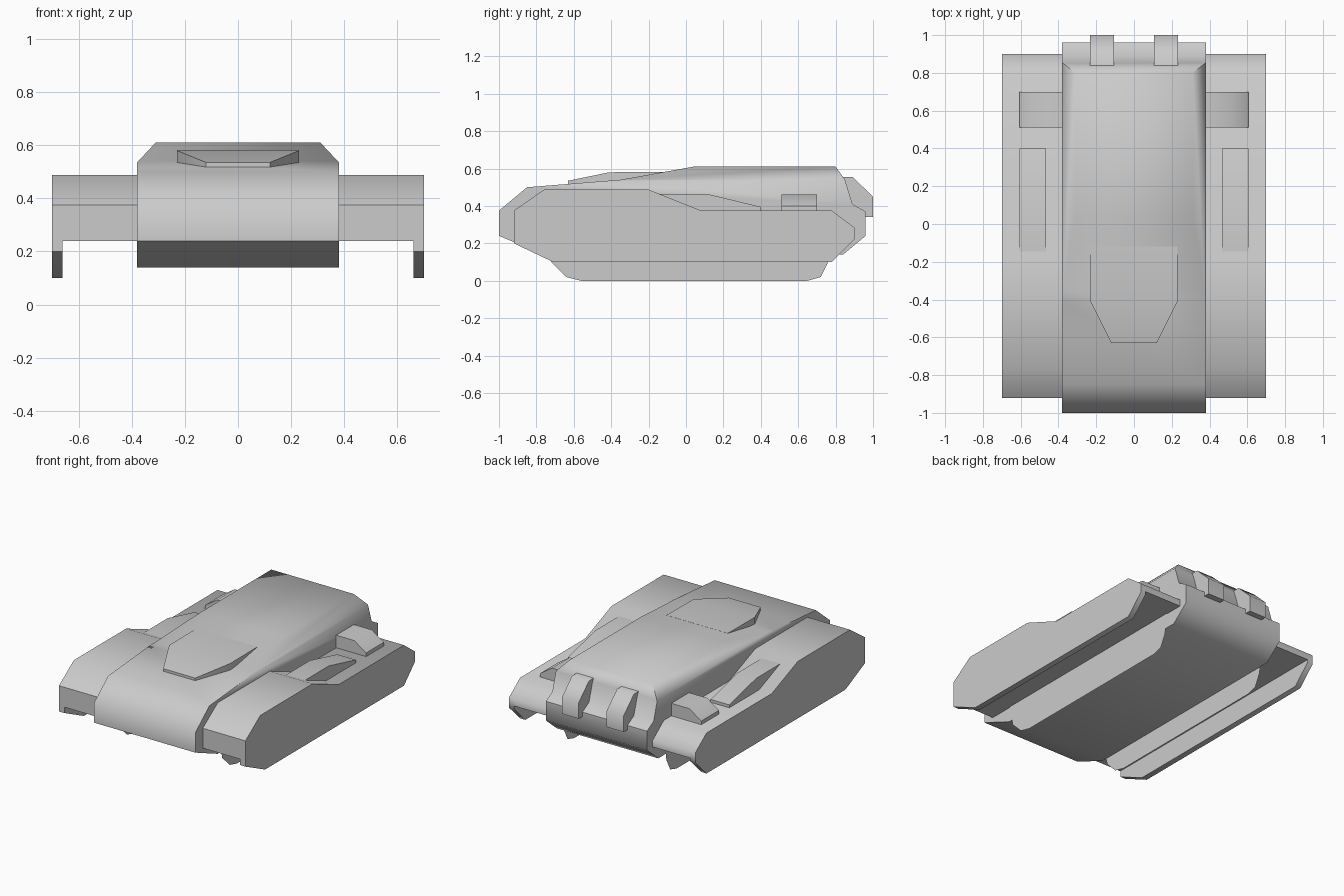
import bpy, bmesh, math
from mathutils import Vector

if "Cube" in bpy.data.objects:
    bpy.data.objects.remove(bpy.data.objects["Cube"])


def finish(name, bm, mirror=False, angle=55):
    bmesh.ops.recalc_face_normals(bm, faces=bm.faces)
    mesh = bpy.data.meshes.new(name)
    bm.to_mesh(mesh)
    bm.free()
    ob = bpy.data.objects.new(name, mesh)
    bpy.context.collection.objects.link(ob)
    bpy.ops.object.select_all(action='DESELECT')
    bpy.context.view_layer.objects.active = ob
    ob.select_set(True)
    bpy.ops.object.shade_smooth_by_angle(angle=math.radians(angle))
    if mirror:
        ob.modifiers.new("mirror", 'MIRROR').use_mirror_merge = False
    return ob


def slab(profile, x0, x1):
    """Side profile (y, z) extruded across x."""
    bm = bmesh.new()
    face = bm.faces.new([bm.verts.new((x0, y, z)) for y, z in profile])
    if x1 != x0:
        ext = bmesh.ops.extrude_face_region(bm, geom=[face])
        moved = [g for g in ext['geom'] if isinstance(g, bmesh.types.BMVert)]
        bmesh.ops.translate(bm, verts=moved, vec=(x1 - x0, 0, 0))
    return bm


def cut(bm, point, normal):
    """Slice away the side the normal points to and cap the hole."""
    geom = bm.verts[:] + bm.edges[:] + bm.faces[:]
    res = bmesh.ops.bisect_plane(bm, geom=geom, plane_co=Vector(point),
                                 plane_no=Vector(normal), clear_outer=True)
    edges = [g for g in res['geom_cut'] if isinstance(g, bmesh.types.BMEdge)]
    bmesh.ops.contextual_create(bm, geom=edges)


# Central hull with chamfered roof edges
hull = slab([(-1, .375), (-.85, .5), (-.35, .54), (.04, .61), (.8, .61),
             (.85, .54), (.89, .41), (.96, .37), (.96, .24), (.84, .14),
             (-.76, .14), (-1, .24)], -.38, .38)
for s in (1, -1):
    cut(hull, (s * .38, 0, .535), (s * .075, 0, .07))
finish("hull", hull)

# Side pods, open underneath
pod_top = [(-.92, .375), (-.76, .487), (-.2, .487), (.08, .375),
           (.78, .375), (.9, .285)]
finish("side_pod", slab(pod_top + [(.9, .24), (-.92, .24)], .38, .66), True)

# Outer skirts
finish("side_skirt", slab(pod_top + [(.9, .22), (.78, .1), (-.71, .1),
                                     (-.92, .2)], .66, .70), True)

# Thin track sheets
finish("track_sheet", slab([(-.75, .24), (-.72, .1), (-.64, .02), (-.56, 0),
                            (.65, 0), (.72, .02), (.76, .1), (.78, .24)],
                           .385, .385), True)

# Long intake blisters behind the pod shoulders
finish("pod_intake", slab([(-.15, .465), (.11, .465), (.4, .395), (.4, .36),
                           (-.15, .36)], .465, .605), True)

# Short boxes beside the hull, with a sloped outer end
box = slab([(.51, .36), (.51, .46), (.70, .46), (.70, .36)], .37, .605)
cut(box, (.605, 0, .40), (.06, 0, .09))
finish("pod_box", box, True)

# Rear exhausts
finish("rear_exhaust", slab([(.8, .555), (.89, .555), (1, .45), (1, .34),
                             (.9, .34), (.8, .4)], .105, .232), True)

# Front hatch
bm = bmesh.new()
outline = [(-.23, -.12, .582), (-.23, -.41, .58), (-.12, -.63, .535),
           (.12, -.63, .535), (.23, -.41, .58), (.23, -.12, .582)]
top = [bm.verts.new(p) for p in outline]
low = [bm.verts.new((x, y, .505)) for x, y, z in outline]
bm.faces.new((top[0], top[1], top[4], top[5]))
bm.faces.new(top[1:5])
bm.faces.new(low)
for i in range(6):
    j = (i + 1) % 6
    bm.faces.new((top[i], top[j], low[j], low[i]))
finish("front_hatch", bm)
